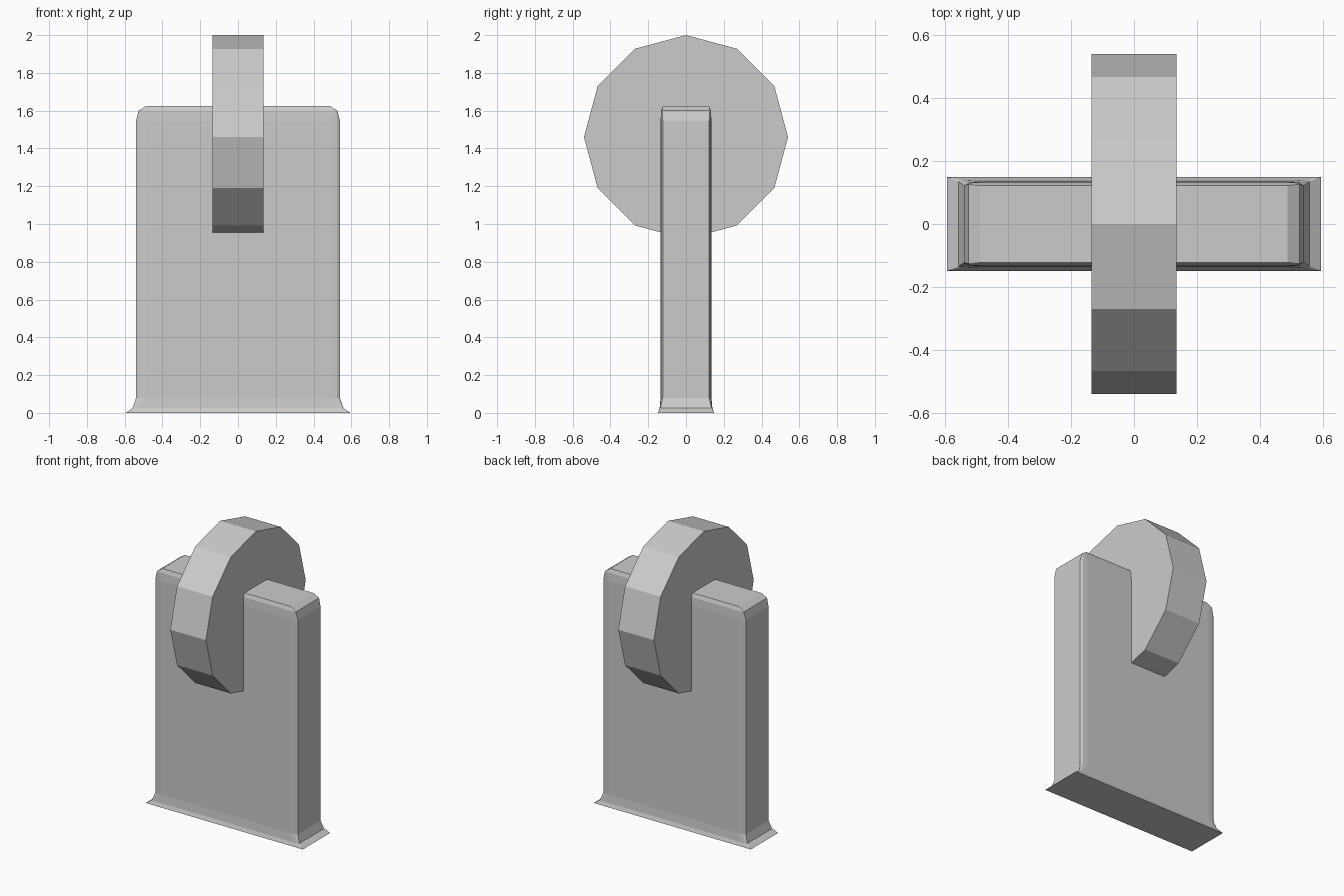
import bpy, bmesh, math

if "Cube" in bpy.data.objects:
    bpy.data.objects.remove(bpy.data.objects["Cube"])

# Slab levels: half width in x, corner rounding, height
LEVELS = [(0.595, 0.0, 0.0), (0.558, 0.018, 0.025), (0.54, 0.05, 0.08),
          (0.54, 0.05, 1.545), (0.526, 0.02, 1.60), (0.488, 0.0, 1.625)]
DEPTH_RATIO = 0.25


def add_object(name, bm):
    bmesh.ops.recalc_face_normals(bm, faces=bm.faces)
    mesh = bpy.data.meshes.new(name)
    bm.to_mesh(mesh)
    bm.free()
    obj = bpy.data.objects.new(name, mesh)
    bpy.context.collection.objects.link(obj)
    return obj


def section(h, r, z):
    # square with two-segment rounded corners, flattened in depth
    points = []
    for quarter in range(4):
        base = math.pi / 2 * quarter
        cx = (h - r) * (1 if quarter in (0, 3) else -1)
        cy = (h - r) * (1 if quarter in (0, 1) else -1)
        for step in range(3):
            a = base + step * math.pi / 4
            points.append((cx + r * math.cos(a),
                           (cy + r * math.sin(a)) * DEPTH_RATIO, z))
    return points


# Upright slab with flared foot and bevelled top
bm = bmesh.new()
rings = [[bm.verts.new(p) for p in section(*level)] for level in LEVELS]
for low, high in zip(rings, rings[1:]):
    for i in range(12):
        j = (i + 1) % 12
        bm.faces.new((low[i], low[j], high[j], high[i]))
bm.faces.new(rings[0])
bm.faces.new(rings[-1])
bmesh.ops.remove_doubles(bm, verts=bm.verts, dist=0.0005)
add_object("upright_slab", bm)

# Twelve-sided wheel set through the top of the slab
bm = bmesh.new()
sides = [[bm.verts.new((x, 0.54 * math.sin(math.tau * i / 12),
                        1.46 + 0.54 * math.cos(math.tau * i / 12)))
          for i in range(12)] for x in (-0.135, 0.135)]
for side in sides:
    bm.faces.new(side)
for i in range(12):
    j = (i + 1) % 12
    bm.faces.new((sides[0][i], sides[0][j], sides[1][j], sides[1][i]))
add_object("wheel", bm)
